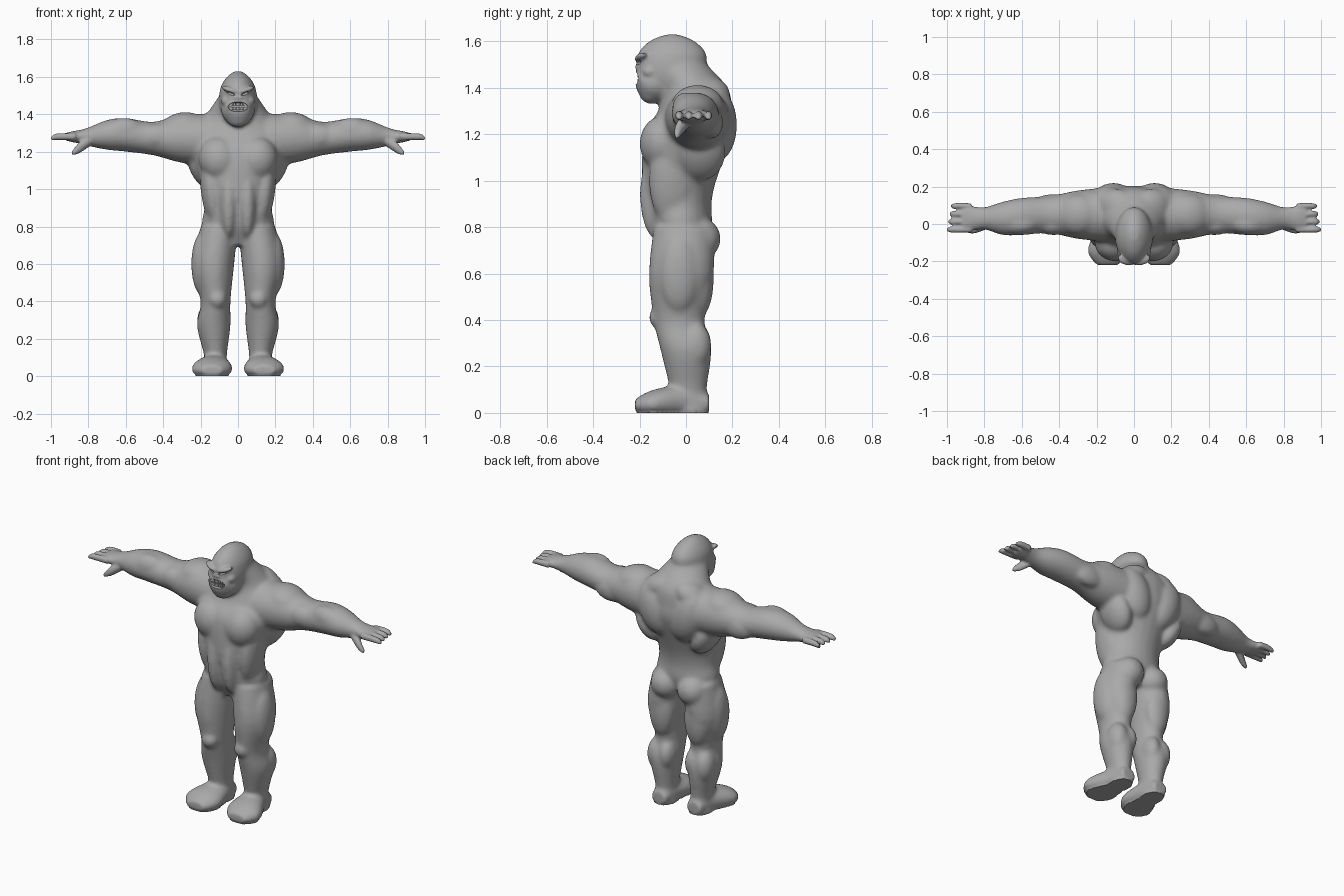
import bpy, bmesh, math
from mathutils import Matrix, Vector, Euler

cube = bpy.data.objects.get("Cube")
if cube:
    bpy.data.objects.remove(cube, do_unlink=True)

GREY = (.4, .4, .4, 1)
hide = bpy.data.materials.new("grey_hide")
hide.use_nodes = True
hide.diffuse_color = GREY
hide.node_tree.nodes["Principled BSDF"].inputs["Base Color"].default_value = GREY


def ring(x=0, y=0, z=0, width=0, depth=0):
    """One elliptical cross-section: its centre and two radii."""
    return Vector((x, y, z, width, depth))


def spline(before, start, end, after, t):
    """Smooth curve between two cross-sections."""
    bend = 2 * before - 5 * start + 4 * end - after
    twist = 3 * (start - end) + after - before
    return start + (t / 2) * (end - before + t * (bend + t * twist))


def add_loft(bm, axis, stations, sides=24, steps=4):
    """Skin a smooth tube through cross-sections set across the axis."""
    padded = [stations[0], *stations, stations[-1]]
    sections = [spline(*padded[i:i + 4], step / steps)
                for i in range(len(stations) - 1) for step in range(steps)]
    sections.append(stations[-1])
    across, up = ["XYZ".index(letter) for letter in "XYZ" if letter != axis]
    rings = []
    for section in sections:
        loop = []
        for i in range(sides):
            angle = math.tau * i / sides
            corner = Vector(section[:3])
            corner[across] += section[3] * math.cos(angle)
            corner[up] += section[4] * math.sin(angle)
            loop.append(bm.verts.new(corner))
        rings.append(loop)
    faces = [bm.faces.new(rings[0]), bm.faces.new(rings[-1])]
    for low, high in zip(rings, rings[1:]):
        for i in range(sides):
            faces.append(bm.faces.new((low[i - 1], low[i], high[i], high[i - 1])))
    bmesh.ops.recalc_face_normals(bm, faces=faces)


def add_muscle(bm, centre, radii, lean=0, yaw=0):
    """Ellipsoid, leaned about y and turned about z in degrees."""
    turn = Euler((0, math.radians(lean), math.radians(yaw)))
    place = Matrix.LocRotScale(Vector(centre), turn, Vector(radii))
    bmesh.ops.create_uvsphere(bm, u_segments=24, v_segments=16, radius=1, matrix=place)


def bake(obj):
    bpy.ops.object.select_all(action="DESELECT")
    obj.select_set(True)
    bpy.context.view_layer.objects.active = obj
    bpy.ops.object.convert(target="MESH")


def make_mirrored(name, bm):
    mesh = bpy.data.meshes.new(name)
    bm.to_mesh(mesh)
    bm.free()
    mesh.materials.append(hide)
    obj = bpy.data.objects.new(name, mesh)
    bpy.context.collection.objects.link(obj)
    mirror = obj.modifiers.new("mirror", "MIRROR")
    mirror.use_mirror_merge = False
    bake(obj)
    return obj


def fuse(obj, voxel, rounds):
    """Melt overlapping shapes into one soft skin."""
    remesh = obj.modifiers.new("fuse", "REMESH")
    remesh.mode, remesh.voxel_size = "VOXEL", voxel
    smooth = obj.modifiers.new("soften", "SMOOTH")
    smooth.factor, smooth.iterations = .5, rounds
    bake(obj)


# Torso
flesh = bmesh.new()
add_loft(flesh, "Z", [
    ring(y=-.02, z=.7, width=.1, depth=.08),
    ring(y=-.02, z=.8, width=.19, depth=.13),
    ring(y=-.03, z=.9, width=.18, depth=.14),
    ring(y=-.03, z=1, width=.19, depth=.16),
    ring(y=.01, z=1.2, width=.25, depth=.19),
    ring(y=.04, z=1.3, width=.25, depth=.16),
    ring(y=.04, z=1.4, width=.17, depth=.14),
    ring(y=-.03, z=1.5, width=.1, depth=.12)])
# Head
add_loft(flesh, "Z", [
    ring(y=-.09, z=1.37, width=.07, depth=.07),
    ring(y=-.07, z=1.45, width=.1, depth=.14),
    ring(y=-.06, z=1.54, width=.095, depth=.15),
    ring(y=-.06, z=1.6, width=.06, depth=.1),
    ring(y=-.06, z=1.63, width=.02, depth=.03)])
# Arm
add_loft(flesh, "X", [
    ring(x=.1, y=.05, z=1.26, width=.15, depth=.14),
    ring(x=.3, y=.05, z=1.27, width=.13, depth=.13),
    ring(x=.45, y=.05, z=1.27, width=.1, depth=.09),
    ring(x=.6, y=.04, z=1.29, width=.1, depth=.09),
    ring(x=.7, y=.03, z=1.29, width=.09, depth=.08),
    ring(x=.8, y=.03, z=1.28, width=.06, depth=.05),
    ring(x=.87, y=.03, z=1.28, width=.07, depth=.03)])
# Leg
add_loft(flesh, "Z", [
    ring(x=.1, y=-.01, z=.8, width=.1, depth=.13),
    ring(x=.13, y=-.02, z=.6, width=.11, depth=.14),
    ring(x=.12, y=-.03, z=.4, width=.08, depth=.11),
    ring(x=.13, z=.27, width=.09, depth=.11),
    ring(x=.12, y=.01, z=.1, width=.06, depth=.08),
    ring(x=.12, y=.02, width=.07, depth=.08)])
# Foot
add_loft(flesh, "Y", [
    ring(x=.12, y=.1, z=.04, width=.05, depth=.04),
    ring(x=.12, z=.05, width=.07, depth=.07),
    ring(x=.14, y=-.14, z=.04, width=.11, depth=.06),
    ring(x=.14, y=-.22, z=.03, width=.06, depth=.03)])

# Jaw, chin and muzzle
add_muscle(flesh, centre=(0, -.13, 1.42), radii=(.09, .09, .08))
add_muscle(flesh, centre=(0, -.15, 1.37), radii=(.06, .05, .04))
add_muscle(flesh, centre=(0, -.19, 1.44), radii=(.07, .03, .05))
# Chest, belly and flank
add_muscle(flesh, centre=(.1, -.1, 1.16), radii=(.11, .1, .12), lean=15)
add_muscle(flesh, centre=(.05, -.12, .94), radii=(.05, .08, .2))
add_muscle(flesh, centre=(.14, -.06, 1), radii=(.06, .1, .2), lean=6)
# Shoulder blade, side of the back, neck slope and buttock
add_muscle(flesh, centre=(.11, .12, 1.24), radii=(.11, .1, .17), lean=18)
add_muscle(flesh, centre=(.19, .06, 1.12), radii=(.07, .11, .13), lean=25)
add_muscle(flesh, centre=(.1, .1, 1.37), radii=(.11, .09, .07), lean=25)
add_muscle(flesh, centre=(.09, .06, .75), radii=(.09, .09, .09))
# Shoulder, upper arm front and back, forearm
add_muscle(flesh, centre=(.3, .05, 1.33), radii=(.12, .11, .08), lean=12)
add_muscle(flesh, centre=(.43, 0, 1.28), radii=(.1, .06, .07))
add_muscle(flesh, centre=(.43, .11, 1.25), radii=(.11, .05, .07))
add_muscle(flesh, centre=(.62, 0, 1.31), radii=(.11, .06, .07), lean=8)
# Thigh front, outside and back
add_muscle(flesh, centre=(.12, -.08, .58), radii=(.06, .08, .18), lean=4)
add_muscle(flesh, centre=(.19, -.03, .6), radii=(.06, .09, .17))
add_muscle(flesh, centre=(.12, .06, .58), radii=(.08, .06, .17))
# Knee and both sides of the calf
add_muscle(flesh, centre=(.11, -.11, .41), radii=(.05, .05, .05))
add_muscle(flesh, centre=(.16, .04, .29), radii=(.06, .07, .1))
add_muscle(flesh, centre=(.09, .04, .3), radii=(.05, .07, .09))

# Flat soles
for vert in flesh.verts:
    vert.co.z = max(vert.co.z, 0)
body = make_mirrored("body", flesh)
fuse(body, voxel=.011, rounds=7)

# Palm
fine = bmesh.new()
add_loft(fine, "X", [
    ring(x=.82, y=.03, z=1.28, width=.05, depth=.04),
    ring(x=.88, y=.03, z=1.28, width=.07, depth=.03),
    ring(x=.92, y=.03, z=1.28, width=.07, depth=.02)])
# Fingers, shorter toward the back
for finger in range(4):
    y = .042 * finger - .03
    tip = 1 - .007 * finger
    add_loft(fine, "X", [
        ring(x=.87, y=y, z=1.28, width=.016, depth=.02),
        ring(x=tip - .03, y=y, z=1.28, width=.017, depth=.018),
        ring(x=tip, y=y, z=1.27, width=.01, depth=.01)], sides=12)
# Thumb
add_loft(fine, "X", [
    ring(x=.79, z=1.26, width=.03, depth=.03),
    ring(x=.85, y=-.03, z=1.22, width=.02, depth=.03),
    ring(x=.89, y=-.04, z=1.19, width=.01, depth=.01)], sides=12)
# Brow, cheek and nose
add_muscle(fine, centre=(.04, -.19, 1.53), radii=(.05, .03, .016), lean=-18, yaw=14)
add_muscle(fine, centre=(.06, -.15, 1.47), radii=(.03, .04, .03))
add_muscle(fine, centre=(.01, -.2, 1.49), radii=(.02, .02, .015))
details = make_mirrored("details", fine)
details.select_set(True)
body.select_set(True)
bpy.context.view_layer.objects.active = body
bpy.ops.object.join()
fuse(body, voxel=.0075, rounds=3)

# Mouth and eye hollows
hollow = bmesh.new()
add_muscle(hollow, centre=(.01, -.22, 1.44), radii=(.05, .03, .026))
add_muscle(hollow, centre=(.04, -.21, 1.51), radii=(.026, .017, .008), lean=-18, yaw=14)
cutter = make_mirrored("hollow_cutter", hollow)
cutter.hide_render = True
fuse(cutter, voxel=.003, rounds=1)
cut = body.modifiers.new("hollows", "BOOLEAN")
cut.operation, cut.object, cut.solver = "DIFFERENCE", cutter, "EXACT"
bake(body)
bpy.data.objects.remove(cutter, do_unlink=True)
for vert in body.data.vertices:
    if vert.co.z < .008:
        vert.co.z = 0
bpy.ops.object.shade_smooth_by_angle(angle=math.radians(50))

# Two rows of teeth
bite = bmesh.new()
for z in (1.43, 1.452):
    for tooth in range(4):
        x = (tooth + .5) * .0125
        place = Matrix.LocRotScale(Vector((x, 3 * x * x - .2, z)), None, Vector((.01, .02, .016)))
        bmesh.ops.create_cube(bite, size=1, matrix=place)
make_mirrored("teeth", bite)
